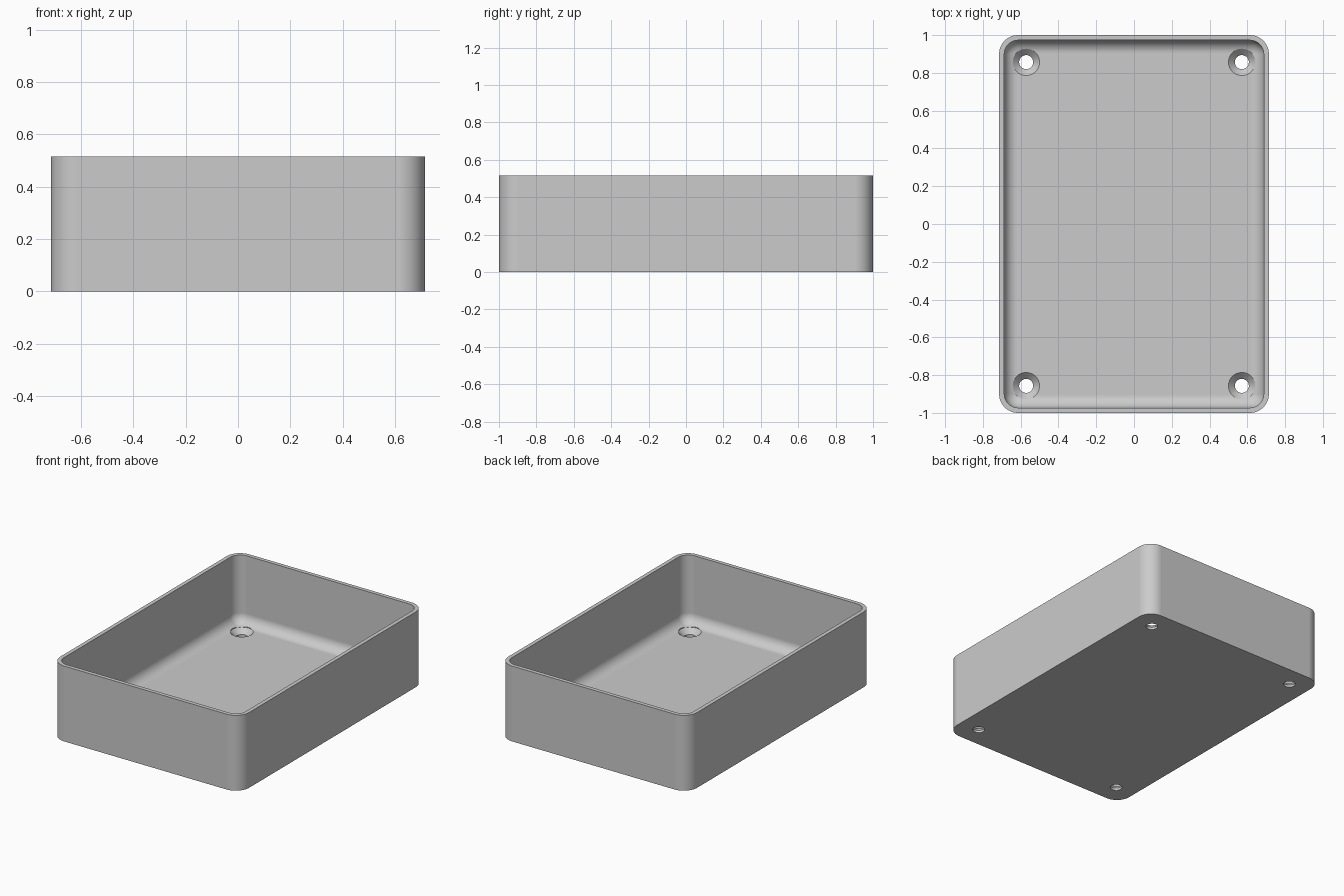
import bpy
import bmesh
from math import cos, sin, pi

cube = bpy.data.objects.get("Cube")
if cube:
    bpy.data.objects.remove(cube, do_unlink=True)

HALF_X, HALF_Y, HEIGHT = 0.714, 1.0, 0.515
CORNER, WALL, FLOOR, FILLET = 0.1, 0.027, 0.05, 0.07
HOLE_X, HOLE_Y, HOLE_R, HEAD_R = 0.571, 0.857, 0.037, 0.071
SINK_Z = 0.016
CORNER_STEPS, FILLET_STEPS, HOLE_SIDES = 12, 10, 48

grey = bpy.data.materials.new("light grey plastic")
grey.use_nodes = True
colour = (0.6, 0.6, 0.6, 1)
grey.diffuse_color = colour
grey.node_tree.nodes["Principled BSDF"].inputs["Base Color"].default_value = colour


def rounded_ring(bm, inset, z):
    """Rounded rectangle of vertices, moved inward from the outer wall."""
    radius = CORNER - inset
    ring = []
    for i, (sx, sy) in enumerate([(1, 1), (-1, 1), (-1, -1), (1, -1)]):
        for k in range(CORNER_STEPS + 1):
            a = (i + k / CORNER_STEPS) * pi / 2
            ring.append(bm.verts.new((sx * (HALF_X - CORNER) + radius * cos(a),
                                      sy * (HALF_Y - CORNER) + radius * sin(a), z)))
    return ring


def circle_ring(bm, x, y, radius, z):
    steps = [2 * pi * k / HOLE_SIDES for k in range(HOLE_SIDES)]
    return [bm.verts.new((x + radius * cos(a), y + radius * sin(a), z)) for a in steps]


def skin(bm, rings):
    """Join rings into a closed solid with capped ends."""
    for low, high in zip(rings, rings[1:]):
        n = len(low)
        for k in range(n):
            j = (k + 1) % n
            bm.faces.new((low[k], low[j], high[j], high[k]))
    bm.faces.new(rings[0][::-1])
    bm.faces.new(rings[-1])


def finish(bm, name):
    bmesh.ops.recalc_face_normals(bm, faces=bm.faces)
    mesh = bpy.data.meshes.new(name)
    bm.to_mesh(mesh)
    bm.free()
    mesh.materials.append(grey)
    obj = bpy.data.objects.new(name, mesh)
    bpy.context.collection.objects.link(obj)
    return obj


# Open tray: outer wall, rim, inner wall, rounded floor edge
bm = bmesh.new()
profile = [(0, 0), (0, HEIGHT), (WALL, HEIGHT)]
for k in range(FILLET_STEPS + 1):
    a = k / FILLET_STEPS * pi / 2
    profile.append((WALL + FILLET * (1 - cos(a)), FLOOR + FILLET * (1 - sin(a))))
skin(bm, [rounded_ring(bm, inset, z) for inset, z in profile])
tray = finish(bm, "tray")

# Four countersunk screw holes
bm = bmesh.new()
hole_profile = [(HOLE_R, -0.05), (HOLE_R, SINK_Z), (HEAD_R, FLOOR), (HEAD_R, 0.2)]
for sx in (-1, 1):
    for sy in (-1, 1):
        skin(bm, [circle_ring(bm, sx * HOLE_X, sy * HOLE_Y, r, z) for r, z in hole_profile])
cutter = finish(bm, "screw_hole_cutter")
cutter.hide_render = True

cut = tray.modifiers.new("screw holes", "BOOLEAN")
cut.operation = "DIFFERENCE"
cut.solver = "EXACT"
cut.object = cutter

bpy.ops.object.select_all(action="DESELECT")
tray.select_set(True)
bpy.context.view_layer.objects.active = tray
bpy.ops.object.modifier_apply(modifier=cut.name)
bpy.data.objects.remove(cutter, do_unlink=True)

# Smooth curved corners, crisp rim and holes, even flat walls
bpy.ops.object.shade_smooth_by_angle(angle=pi / 6)
weighted = tray.modifiers.new("even shading", "WEIGHTED_NORMAL")
weighted.keep_sharp = True
